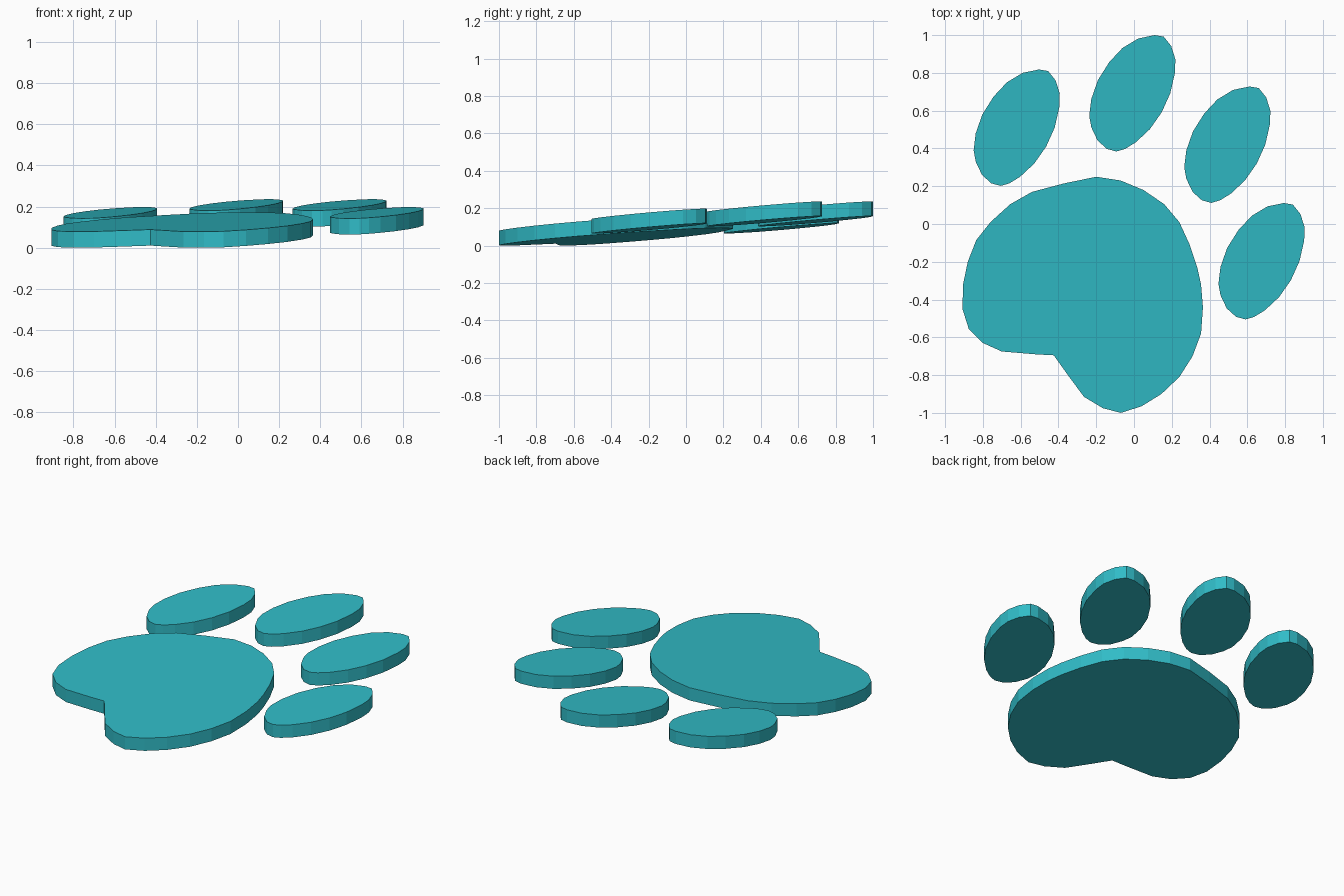
import bpy, bmesh

if "Cube" in bpy.data.objects:
    bpy.data.objects.remove(bpy.data.objects["Cube"])

THICK = 0.078
SLOPE_X, SLOPE_Y, BASE = 0.04, 0.074, 0.079

# Outline of the large pad (clockwise from the top, notch at lower left)
PAD = [(-.2, .25), (-.07, .23), (.05, .18), (.16, .105), (.24, .01),
       (.295, -.11), (.335, -.23), (.355, -.32), (.365, -.44), (.355, -.58),
       (.31, -.7), (.24, -.81), (.145, -.9), (.04, -.965), (-.07, -1.0),
       (-.165, -.975), (-.265, -.915), (-.35, -.8), (-.425, -.695),
       (-.52, -.69), (-.7, -.675), (-.8, -.63), (-.875, -.555),
       (-.908, -.45), (-.905, -.32), (-.88, -.2), (-.835, -.085),
       (-.76, .01), (-.655, .105), (-.54, .17), (-.37, .215)]

# Outline shared by the toes, around its own centre
TOE = [(.117, .308), (.165, .3), (.205, .25), (.227, .18), (.225, .11),
       (.2, 0), (.155, -.1), (.092, -.19), (.017, -.26), (-.04, -.295),
       (-.085, -.308), (-.135, -.295), (-.185, -.25), (-.218, -.18),
       (-.229, -.12), (-.218, -.03), (-.183, .07), (-.123, .165),
       (-.053, .24), (.03, .29)]

teal = bpy.data.materials.new("teal")
teal.diffuse_color = (0.03, 0.5, 0.57, 1)
teal.use_nodes = True
teal.node_tree.nodes["Principled BSDF"].inputs["Base Color"].default_value = teal.diffuse_color


def plate(name, outline, cx=0.0, cy=0.0):
    """Extrude an outline upright between two parallel sloping planes."""
    bm = bmesh.new()
    verts = []
    for px, py in reversed(outline):
        x, y = px + cx, py + cy
        verts.append(bm.verts.new((x, y, BASE + SLOPE_X * x + SLOPE_Y * y)))
    face = bm.faces.new(verts)
    ext = bmesh.ops.extrude_face_region(bm, geom=[face], use_keep_orig=True)
    top = [g for g in ext["geom"] if isinstance(g, bmesh.types.BMVert)]
    bmesh.ops.translate(bm, verts=top, vec=(0, 0, THICK))
    bmesh.ops.recalc_face_normals(bm, faces=bm.faces)
    mesh = bpy.data.meshes.new(name)
    bm.to_mesh(mesh)
    bm.free()
    mesh.materials.append(teal)
    obj = bpy.data.objects.new(name, mesh)
    bpy.context.collection.objects.link(obj)


# Main pad and the four toes fanned around it
plate("main_pad", PAD)
for i, (cx, cy) in enumerate([(-.62, .51), (-.008, .692), (.495, .42), (.676, -.197)], 1):
    plate(f"toe_{i}", TOE, cx, cy)
